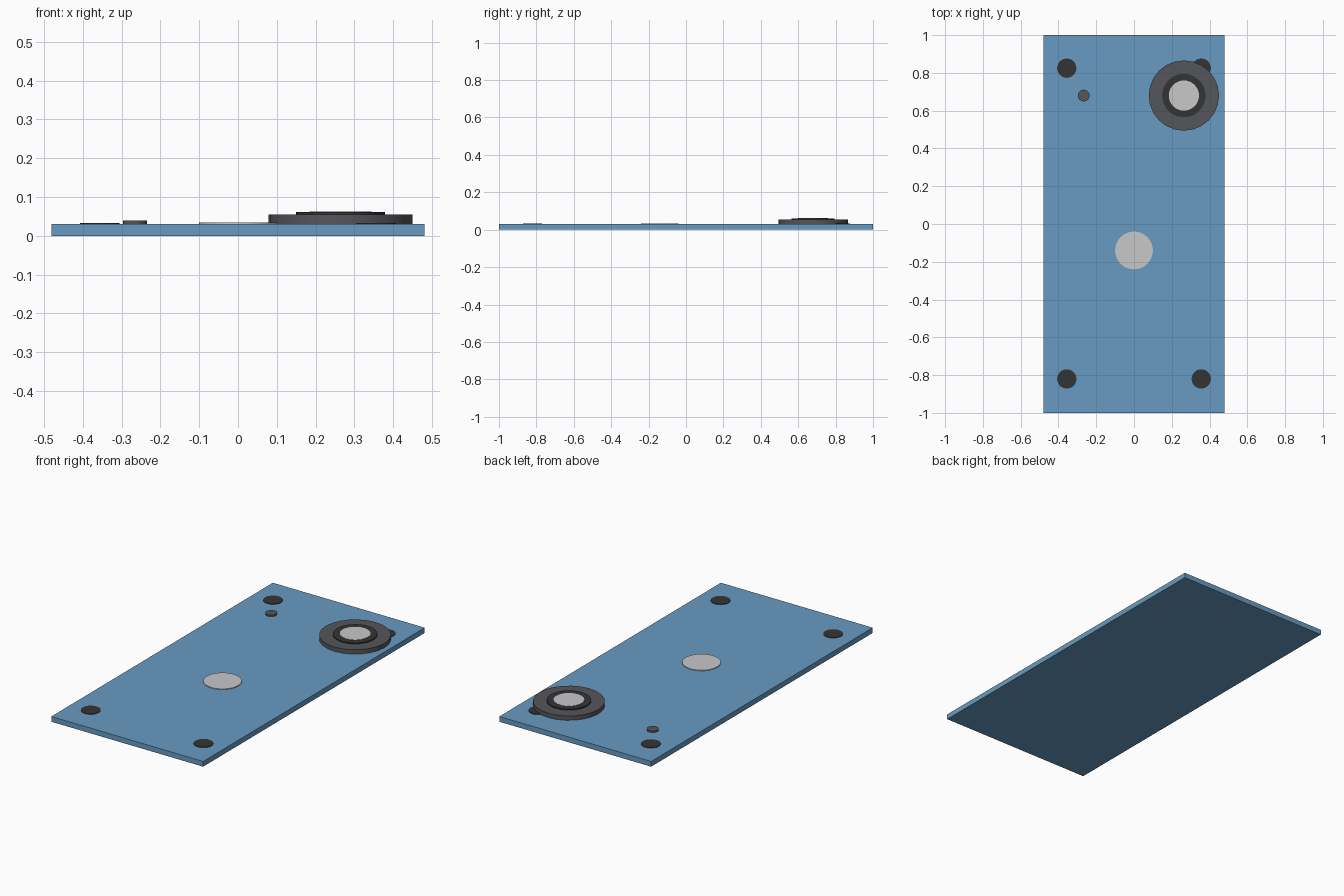
import bpy
import math

cube = bpy.data.objects.get("Cube")
if cube:
    bpy.data.objects.remove(cube, do_unlink=True)


def material(name, rgb):
    mat = bpy.data.materials.new(name)
    mat.use_nodes = True
    color = (*rgb, 1)
    mat.diffuse_color = color
    mat.node_tree.nodes["Principled BSDF"].inputs["Base Color"].default_value = color
    return mat


blue = material("blue", (0.14, 0.33, 0.54))
charcoal = material("charcoal", (0.034, 0.034, 0.035))
grey = material("dark grey", (0.09, 0.093, 0.105))
silver = material("light silver", (0.58, 0.58, 0.59))


def finish(name, mat):
    obj = bpy.context.object
    obj.name = name
    obj.data.materials.append(mat)
    return obj


def disc(name, x, y, radius, bottom, top, mat, sides=32):
    bpy.ops.mesh.primitive_cylinder_add(
        vertices=sides, radius=radius, depth=top - bottom,
        location=(x, y, (bottom + top) / 2))
    finish(name, mat)
    bpy.ops.object.shade_smooth_by_angle(angle=math.radians(30))


# Flat back panel
THICK = 0.03
bpy.ops.mesh.primitive_cube_add(size=1, location=(0, 0, THICK / 2))
panel = finish("back_panel", blue)
panel.scale = (0.96, 2, THICK)

# Corner screws
for side, x in (("left", 0.356), ("right", -0.356)):
    for end, y in (("front", -0.82), ("back", 0.825)):
        disc(f"screw_{end}_{side}", x, y, 0.051, 0.02, 0.033, charcoal)

# Stacked lens: rim, barrel and glass
LENS = (0.264, 0.68)
disc("lens_rim", *LENS, 0.186, 0.02, 0.055, grey, 24)
disc("lens_barrel", *LENS, 0.115, 0.05, 0.061, charcoal)
disc("lens_glass", *LENS, 0.08, 0.055, 0.0625, silver)

# Small flash and round centre badge
disc("flash", -0.266, 0.68, 0.031, 0.02, 0.039, grey)
disc("centre_badge", 0, -0.14, 0.1, 0.02, 0.034, silver)
